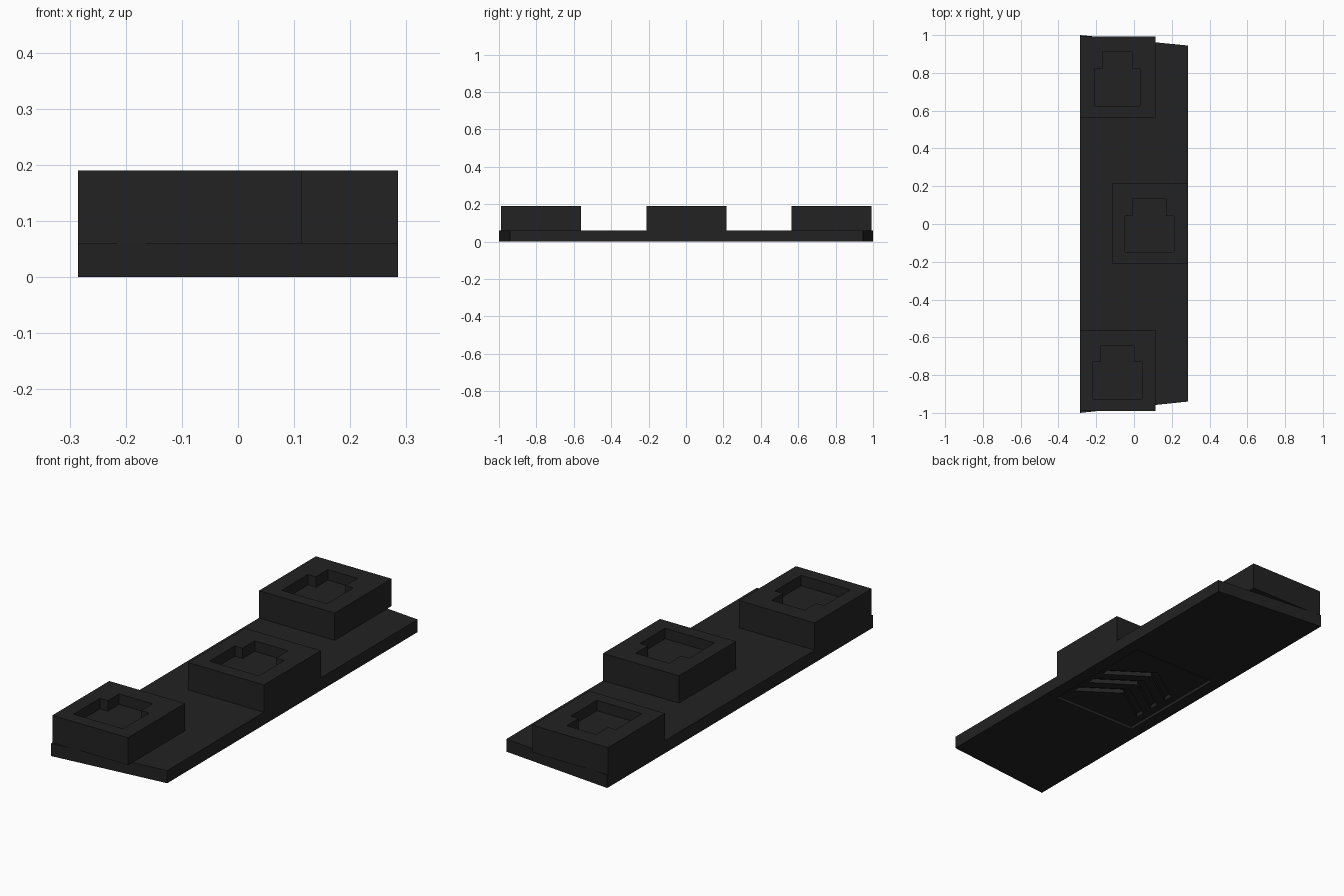
import bpy
import bmesh

if "Cube" in bpy.data.objects:
    bpy.data.objects.remove(bpy.data.objects["Cube"])

black = bpy.data.materials.new("matte black")
black.diffuse_color = (0.016, 0.016, 0.016, 1)
black.use_nodes = True
black.node_tree.nodes["Principled BSDF"].inputs["Base Color"].default_value = black.diffuse_color


def prism(name, outline, z0, z1):
    """Upright solid from a counter-clockwise outline."""
    bm = bmesh.new()
    face = bm.faces.new([bm.verts.new((x, y, z0)) for x, y in outline])
    ext = bmesh.ops.extrude_face_region(bm, geom=[face])
    verts = [v for v in ext["geom"] if isinstance(v, bmesh.types.BMVert)]
    bmesh.ops.translate(bm, verts=verts, vec=(0, 0, z1 - z0))
    bmesh.ops.recalc_face_normals(bm, faces=bm.faces)
    mesh = bpy.data.meshes.new(name)
    bm.to_mesh(mesh)
    bm.free()
    mesh.materials.append(black)
    obj = bpy.data.objects.new(name, mesh)
    bpy.context.collection.objects.link(obj)
    return obj


def rect(x0, x1, y0, y1):
    return [(x0, y0), (x1, y0), (x1, y1), (x0, y1)]


def cut(obj, cutter):
    """Subtract the cutter, then remove it."""
    cutter.hide_render = True
    mod = obj.modifiers.new("cut", 'BOOLEAN')
    mod.operation = 'DIFFERENCE'
    mod.solver = 'EXACT'
    mod.object = cutter
    bpy.context.view_layer.objects.active = obj
    bpy.ops.object.modifier_apply(modifier=mod.name)
    bpy.data.objects.remove(cutter)


SLAB_TOP, BLOCK_TOP, SOCKET_FLOOR = 0.06, 0.19, 0.14

# Tapered base slab
base = prism("base_slab", [(-0.285, -1), (0.285, -0.94), (0.285, 0.945), (-0.285, 1)],
             0, SLAB_TOP)

# Shallow panel under the slab with three chevron grooves
cut(base, prism("panel_cutter", rect(-0.225, 0.225, -0.287, 0.29), -0.05, 0.015))
for apex in (0.17, 0.07, -0.03):
    arm, drop, width = 0.19, 0.13, 0.045
    chevron = [(0, apex), (-arm, apex - drop), (-arm, apex - drop - width),
               (0, apex - width), (arm, apex - drop - width), (arm, apex - drop)]
    cut(base, prism("groove_cutter", chevron, -0.05, 0.035))

# Blocks: (name, block bounds, socket bounds, notch bounds)
blocks = [
    ("back_block", (-0.285, 0.114, 0.565, 0.993),
     (-0.207, 0.032, 0.625, 0.822), (-0.165, -0.01, 0.912)),
    ("middle_block", (-0.115, 0.285, -0.212, 0.217),
     (-0.047, 0.213, -0.147, 0.043), (-0.006, 0.17, 0.135)),
    ("front_block", (-0.285, 0.114, -0.99, -0.562),
     (-0.217, 0.043, -0.927, -0.73), (-0.175, 0.0, -0.645)),
]
for name, bounds, (x0, x1, y0, y1), (n0, n1, ny) in blocks:
    block = prism(name, rect(*bounds), SLAB_TOP, BLOCK_TOP)
    # Square socket with a narrower notch towards the back
    socket = [(x0, y0), (x1, y0), (x1, y1), (n1, y1),
              (n1, ny), (n0, ny), (n0, y1), (x0, y1)]
    cut(block, prism("socket_cutter", socket, SOCKET_FLOOR, 0.3))
